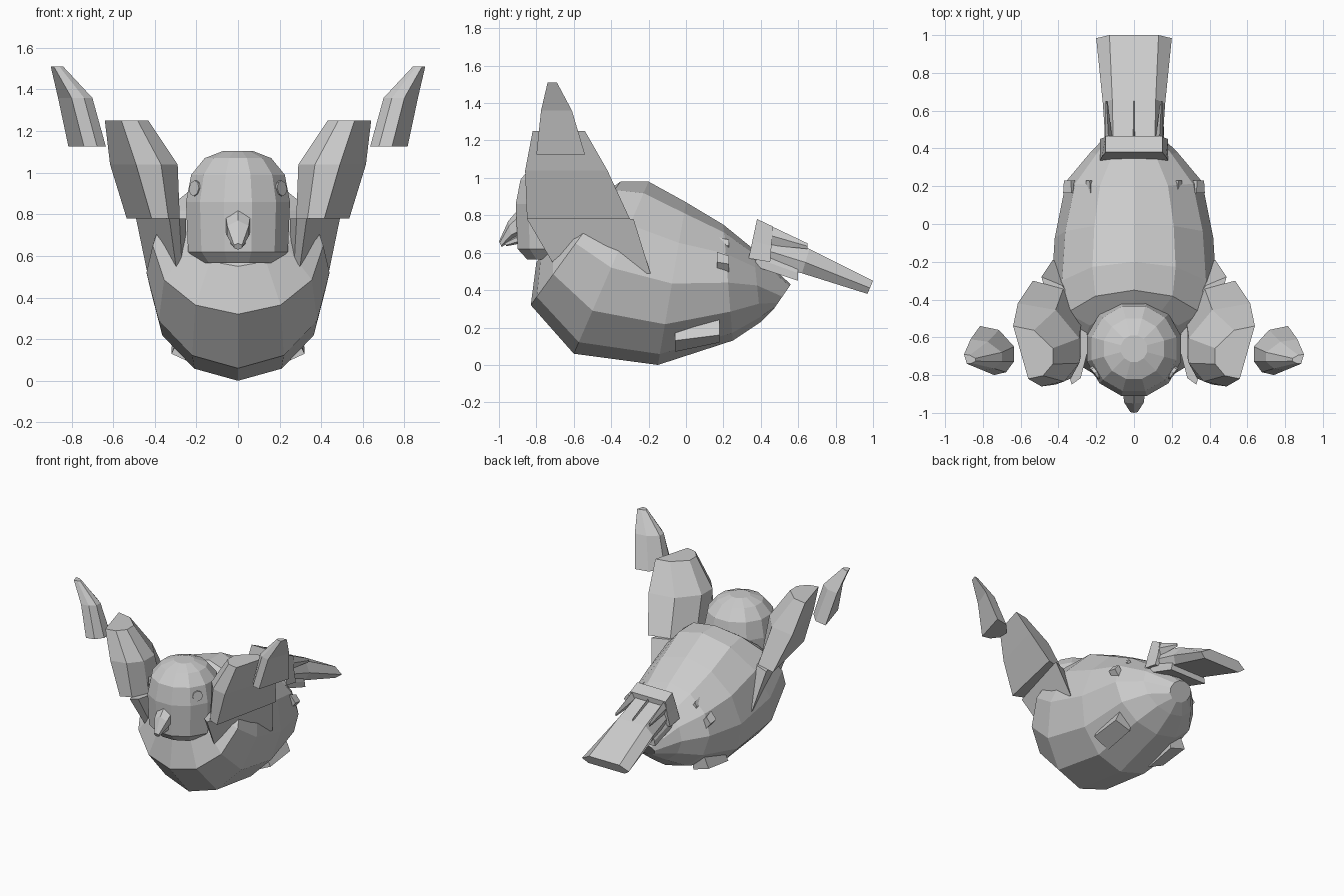
import bpy, bmesh, math
from mathutils import Vector

cube = bpy.data.objects.get("Cube")
if cube:
    bpy.data.objects.remove(cube, do_unlink=True)

grey = bpy.data.materials.new("plain_grey")
grey.use_nodes = True
grey.diffuse_color = (0.6, 0.6, 0.6, 1)
grey.node_tree.nodes["Principled BSDF"].inputs["Base Color"].default_value = (0.6, 0.6, 0.6, 1)


def loft(name, rings):
    """Skin a list of equally sized rings and cap both ends."""
    bm = bmesh.new()
    loops = [[bm.verts.new(p) for p in ring] for ring in rings]
    n = len(rings[0])
    for a, b in zip(loops, loops[1:]):
        for i in range(n):
            j = (i + 1) % n
            bm.faces.new((a[i], a[j], b[j], b[i]))
    bm.faces.new(loops[0][::-1])
    bm.faces.new(loops[-1])
    bmesh.ops.recalc_face_normals(bm, faces=bm.faces)
    mesh = bpy.data.meshes.new(name)
    bm.to_mesh(mesh)
    bm.free()
    mesh.materials.append(grey)
    obj = bpy.data.objects.new(name, mesh)
    bpy.context.collection.objects.link(obj)
    return obj


def upright_ring(top, bottom, half_width, sides=12, x=0):
    """Oval between a top and a bottom (y, z) point, spread along x."""
    t, b = Vector((x, *top)), Vector((x, *bottom))
    mid, half = (t + b) / 2, (t - b) / 2
    angles = [math.tau * i / sides for i in range(sides)]
    return [mid + half * math.cos(a) + Vector((half_width * math.sin(a), 0, 0)) for a in angles]


def head_ring(z, r, sides=12):
    """Level polygon around the head axis with a flat face to the front."""
    r /= math.cos(math.pi / sides)
    angles = [math.tau * (i + 0.5) / sides for i in range(sides)]
    return [Vector((r * math.cos(a), -0.66 + r * math.sin(a), z)) for a in angles]


def wing_ring(side, z, outer_rear, outer_front, inner, depth):
    """Level wing section: flat outer face, rounded inner face reaching x = inner."""
    a, b = Vector(outer_rear), Vector(outer_front)
    span = a.y - b.y
    points = [a, b,
              Vector((b.x - (b.x - inner) * 0.6, b.y + span * 0.06)),
              Vector((inner, b.y + span * 0.28)),
              Vector((inner, b.y + span * 0.58)),
              Vector((a.x - depth, a.y - span * 0.08))]
    return [Vector((side * p.x, p.y, z)) for p in points]


# Body: tilted rings from the neck opening to the rear cap
body = [
    ((-0.45, 0.91), (-0.80, 0.55), 0.27),
    ((-0.35, 0.98), (-0.83, 0.32), 0.41),
    ((-0.20, 0.98), (-0.60, 0.06), 0.44),
    ((0.00, 0.87), (-0.15, 0.00), 0.42),
    ((0.20, 0.75), (0.25, 0.13), 0.36),
    ((0.36, 0.62), (0.40, 0.23), 0.23),
    ((0.56, 0.43), (0.47, 0.30), 0.09),
]
loft("body", [upright_ring(*r) for r in body])

# Head: faceted dome
dome = [(0.565, 0.19), (0.62, 0.24), (0.86, 0.25), (0.99, 0.225), (1.07, 0.16), (1.105, 0.07)]
loft("head", [head_ring(z, r) for z, r in dome])

# Beak: upper hook and small lower half
loft("upper_beak", [upright_ring(*r, sides=6) for r in (
    ((-0.88, 0.85), (-0.88, 0.68), 0.07),
    ((-0.95, 0.77), (-0.93, 0.67), 0.06),
    ((-1.00, 0.66), (-0.985, 0.63), 0.022))])
loft("lower_beak", [upright_ring(*r, sides=6) for r in (
    ((-0.88, 0.71), (-0.88, 0.65), 0.05),
    ((-0.97, 0.655), (-0.96, 0.635), 0.02))])


# Tail: broad fan sloping down to the rear, with a raised block at its root
def tail_ring(yt, zt, yb, zb, inner, outer):
    ym, zm = yt * 0.45 + yb * 0.55, zt * 0.45 + zb * 0.55
    half = [(inner, yt, zt), (outer, ym, zm), (inner * 1.2, yb, zb)]
    return [Vector(p) for p in half] + [Vector((-x, y, z)) for x, y, z in reversed(half)]


loft("tail_fan", [tail_ring(0.44, 0.71, 0.40, 0.54, 0.11, 0.15),
                  tail_ring(0.66, 0.62, 0.62, 0.49, 0.115, 0.165),
                  tail_ring(1.00, 0.45, 0.97, 0.38, 0.13, 0.20)])
loft("tail_base", [tail_ring(0.40, 0.62, 0.36, 0.53, 0.13, 0.16),
                   tail_ring(0.60, 0.54, 0.60, 0.45, 0.13, 0.15)])
loft("tail_root", [tail_ring(0.38, 0.78, 0.335, 0.57, 0.15, 0.17),
                   tail_ring(0.465, 0.74, 0.45, 0.55, 0.15, 0.16)])
loft("tail_ridge", [upright_ring((0.46, 0.725), (0.46, 0.66), 0.006, 4),
                    upright_ring((0.65, 0.64), (0.65, 0.60), 0.003, 4)])

for side, label in ((1, "left"), (-1, "right")):
    # Tail side blade
    loft(label + "_tail_blade", [
        upright_ring((0.45, 0.745), (0.45, 0.64), 0.02, 4, side * 0.135),
        upright_ring((0.65, 0.65), (0.65, 0.62), 0.006, 4, side * 0.145)])

    # Wing: three separate lofted segments, each flat on the outside
    segments = {
        "shoulder": [(0.49, (0.43, -0.19), (0.29, -0.68), 0.25, 0.08),
                     (0.78, (0.49, -0.28), (0.33, -0.85), 0.25, 0.11)],
        "middle": [(0.78, (0.535, -0.30), (0.415, -0.85), 0.28, 0.16),
                   (1.04, (0.615, -0.42), (0.49, -0.86), 0.29, 0.20),
                   (1.25, (0.64, -0.54), (0.56, -0.82), 0.43, 0.11)],
        "tip": [(1.125, (0.815, -0.54), (0.74, -0.80), 0.635, 0.10),
                (1.36, (0.865, -0.61), (0.80, -0.775), 0.70, 0.09),
                (1.51, (0.90, -0.69), (0.885, -0.74), 0.84, 0.03)],
    }
    for part, rings in segments.items():
        loft(f"{label}_wing_{part}", [wing_ring(side, *r) for r in rings])

    # Eye: small disc facing outward on the head
    out = Vector((side * 0.78, -0.62, 0.1)).normalized()
    across = out.cross(Vector((0, 0, 1))).normalized()
    up = across.cross(out)
    centre = Vector((side * 0.208, -0.79, 0.925))
    loft(label + "_eye", [[centre + out * d + (across * math.cos(a) + up * math.sin(a)) * 0.038
                           for a in (math.tau * i / 8 for i in range(8))]
                          for d in (-0.03, 0.005)])

    # Foot: tucked block lying along the belly
    foot = [(-0.06, ((0.19, 0.07), (0.32, 0.13), (0.30, 0.17), (0.18, 0.16))),
            (0.18, ((0.19, 0.12), (0.32, 0.16), (0.28, 0.25), (0.17, 0.22)))]
    loft(label + "_foot", [[Vector((side * x, y, z)) for x, z in corners] for y, corners in foot])

    # Small feather stubs on the flank and back
    for part, x, z, h, w in (("flank_stub", 0.33, 0.55, 0.055, 0.045),
                             ("back_stub", 0.23, 0.645, 0.04, 0.025)):
        loft(label + "_" + part, [
            upright_ring((0.165, z + h), (0.165, z - h), w, 4, side * x),
            upright_ring((0.23, z + h * 0.6), (0.23, z - h), w * 0.8, 4, side * (x + 0.005))])
